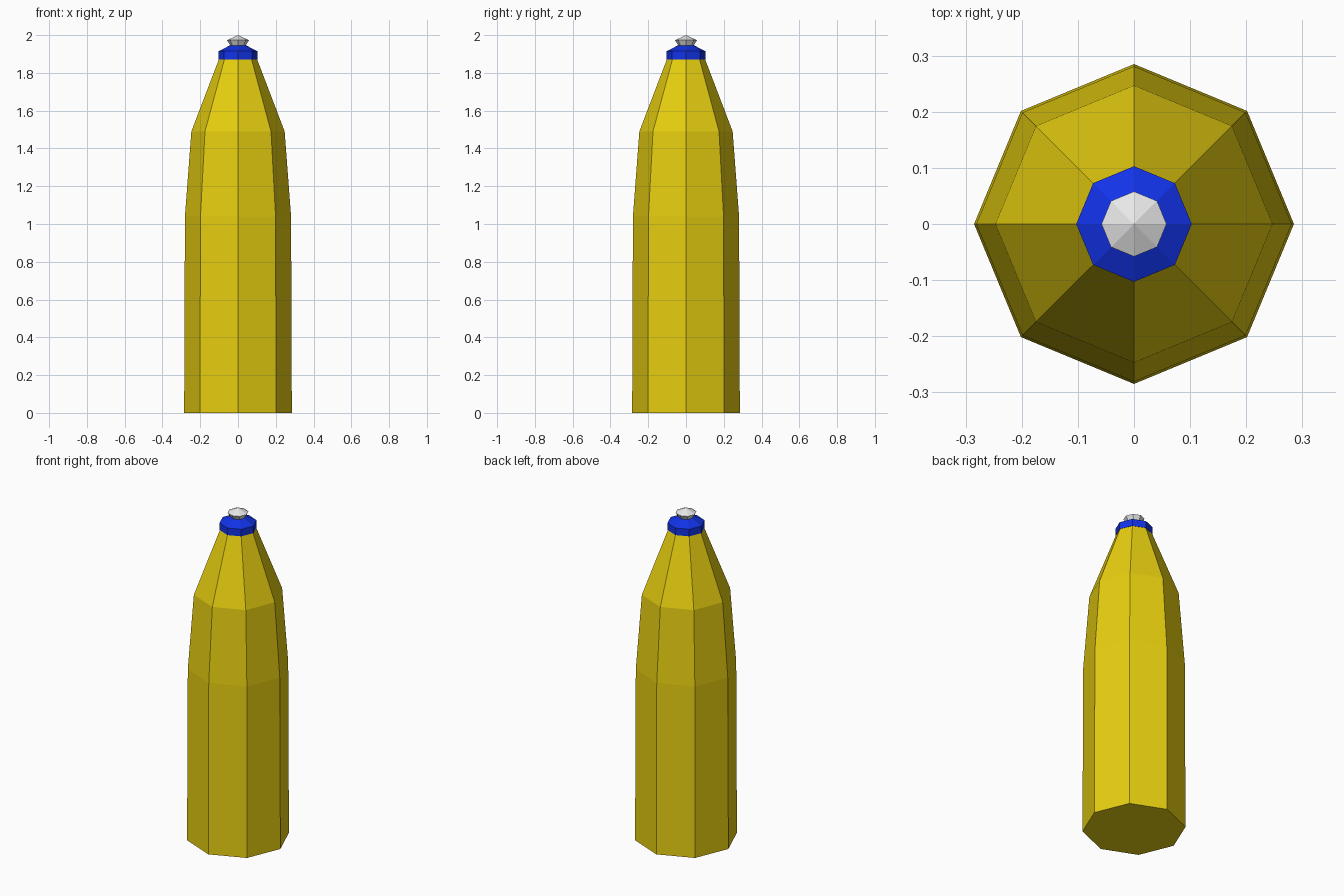
import bpy
import bmesh
from math import cos, sin, pi

SIDES = 8

if "Cube" in bpy.data.objects:
    bpy.data.objects.remove(bpy.data.objects["Cube"], do_unlink=True)


def make_material(name, color):
    mat = bpy.data.materials.new(name)
    mat.use_nodes = True
    mat.diffuse_color = (*color, 1)
    mat.node_tree.nodes["Principled BSDF"].inputs["Base Color"].default_value = (*color, 1)
    return mat


def lathe(name, profile, mat):
    """Flat-sided solid from (radius, height) pairs; radius 0 makes a point."""
    bm = bmesh.new()
    rings = []
    for r, z in profile:
        if r == 0:
            rings.append([bm.verts.new((0, 0, z))] * SIDES)
        else:
            rings.append([bm.verts.new((r * cos(2 * pi * i / SIDES),
                                        r * sin(2 * pi * i / SIDES), z))
                          for i in range(SIDES)])
    for low, high in zip(rings, rings[1:]):
        for i in range(SIDES):
            j = (i + 1) % SIDES
            corners = dict.fromkeys((low[i], low[j], high[j], high[i]))
            bm.faces.new(list(corners))
    # Close the open ends
    bm.faces.new(rings[0][::-1])
    if profile[-1][0] > 0:
        bm.faces.new(rings[-1])
    bmesh.ops.recalc_face_normals(bm, faces=bm.faces)
    mesh = bpy.data.meshes.new(name)
    bm.to_mesh(mesh)
    bm.free()
    mesh.materials.append(mat)
    obj = bpy.data.objects.new(name, mesh)
    bpy.context.collection.objects.link(obj)
    return obj


yellow = make_material("yellow plastic", (0.8, 0.62, 0.005))
blue = make_material("blue plastic", (0.006, 0.032, 0.8))
white = make_material("white plastic", (0.8, 0.8, 0.8))

# Bottle body with tapering shoulders
lathe("bottle_body", [(0.285, 0), (0.281, 1.04), (0.247, 1.49), (0.1, 1.875)], yellow)
# Screw collar
lathe("collar", [(0.103, 1.872), (0.103, 1.915), (0.04, 1.947)], blue)
# Nozzle cap
lathe("nozzle_cap", [(0.038, 1.94), (0.058, 1.973), (0, 2)], white)
